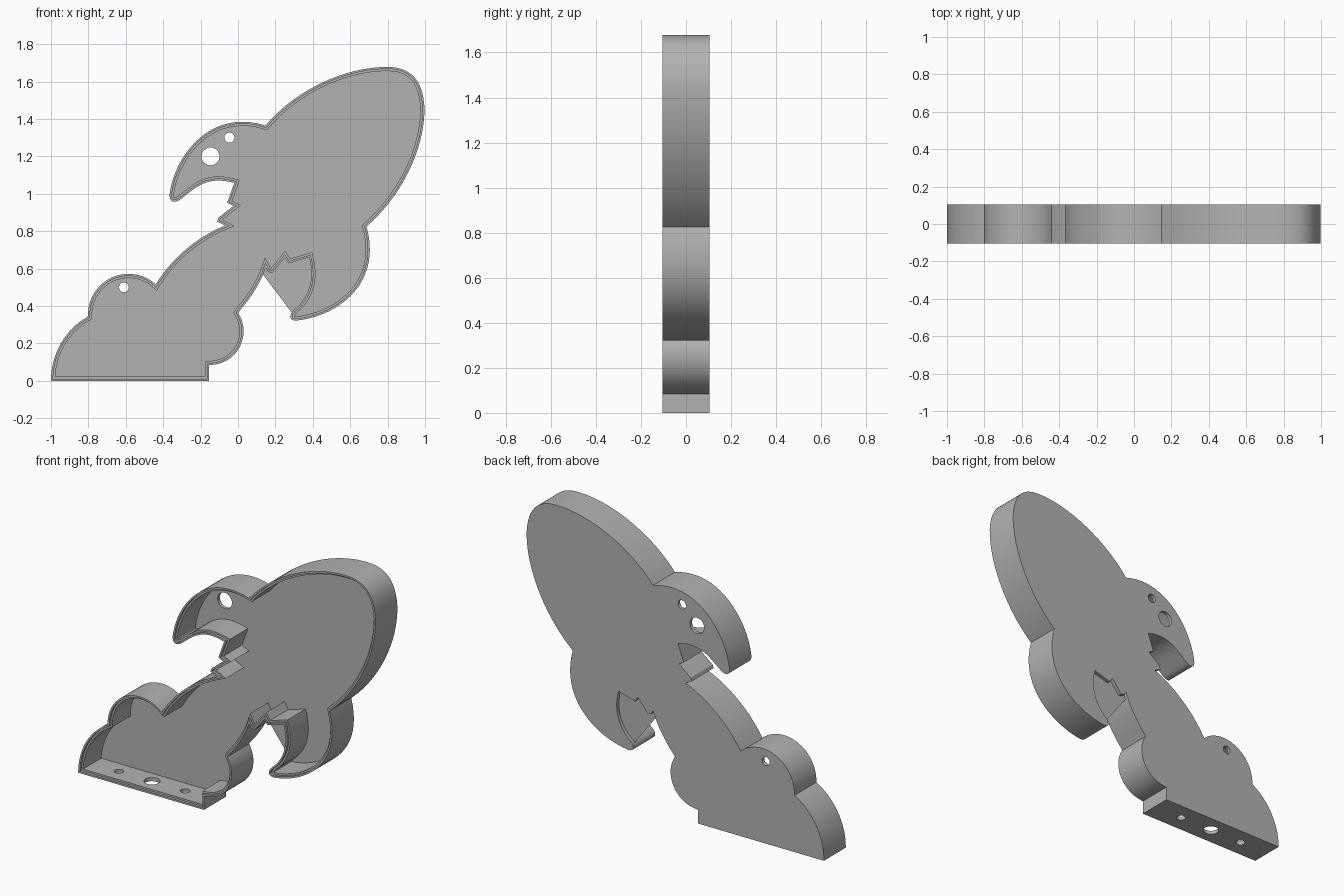
import bpy
import bmesh
import math
from mathutils import Vector

cube = bpy.data.objects.get("Cube")
if cube:
    bpy.data.objects.remove(cube, do_unlink=True)

HALF_DEPTH = 0.105
WALL = 0.022
LIP_DROP = 0.015


def bezier(p, h1, h2, q, steps=14):
    """Cubic curve from p to q, without its end point."""
    a, b, c, d = Vector(p), Vector(h1), Vector(h2), Vector(q)
    curve = []
    for i in range(steps):
        t = i / steps
        s = 1 - t
        curve.append(a * s**3 + b * 3 * s * s * t + c * 3 * s * t * t + d * t**3)
    return curve


def arc(centre, radius, start, end, steps=18):
    """Circular arc between two angles in degrees, without its end point."""
    curve = []
    for i in range(steps):
        a = math.radians(start + (end - start) * i / steps)
        curve.append(Vector(centre) + Vector((math.cos(a), math.sin(a))) * radius)
    return curve


def corners(*points):
    return [Vector(p) for p in points]


def inset(points, distance):
    """Mitred inward offset of a closed clockwise outline."""
    result = []
    for i, p in enumerate(points):
        before = (p - points[i - 1]).normalized()
        after = (points[(i + 1) % len(points)] - p).normalized()
        n1 = Vector((before.y, -before.x))
        n2 = Vector((after.y, -after.x))
        result.append(p + (n1 + n2) * (distance / max(1 + n1.dot(n2), 0.3)))
    return result


# Silhouette, clockwise from the lower left corner
outline = (
    # smoke cloud, left side
    bezier((-1, 0), (-1, 0.15), (-0.92, 0.28), (-0.8, 0.345))
    + arc((-0.585, 0.355), 0.217, 183, 48)
    # exhaust plume and stepped nozzle
    + bezier((-0.44, 0.515), (-0.36, 0.65), (-0.22, 0.77), (-0.07, 0.83))
    + corners((-0.07, 0.83), (-0.112, 0.852), (-0.105, 0.872), (-0.025, 0.935), (-0.058, 0.952))
    # upper fin
    + bezier((-0.02, 1.058), (-0.17, 1.1), (-0.23, 1.03), (-0.31, 0.968))
    + bezier((-0.31, 0.968), (-0.345, 0.945), (-0.37, 0.96), (-0.365, 1.0), 8)
    + bezier((-0.365, 1.0), (-0.34, 1.2), (-0.15, 1.46), (0.148, 1.365), 20)
    # rocket body and nose
    + bezier((0.148, 1.365), (0.3, 1.55), (0.57, 1.68), (0.8, 1.678), 20)
    + bezier((0.8, 1.678), (0.93, 1.678), (0.99, 1.6), (0.997, 1.46))
    + bezier((0.997, 1.46), (1.0, 1.25), (0.88, 0.99), (0.687, 0.825), 20)
    # lower fin
    + bezier((0.687, 0.825), (0.77, 0.53), (0.55, 0.35), (0.315, 0.322), 20)
    + bezier((0.315, 0.322), (0.28, 0.32), (0.265, 0.345), (0.3, 0.38), 8)
    + bezier((0.3, 0.38), (0.385, 0.45), (0.41, 0.55), (0.38, 0.66))
    # nozzle steps and plume, right side
    + corners((0.38, 0.66), (0.27, 0.628), (0.25, 0.658), (0.185, 0.578), (0.16, 0.582))
    + bezier((0.148, 0.605), (0.12, 0.52), (0.06, 0.43), (-0.003, 0.362))
    # smoke cloud, right side, and base
    + arc((-0.15, 0.265), 0.18, 33, -91)
    + corners((-0.155, 0.083), (-0.155, 0))
)

# Tray shell: back, outer wall, rim, recessed lip, inner wall, pocket floor
middle = inset(outline, WALL / 2)
inner = inset(outline, WALL)
levels = [
    (outline, HALF_DEPTH),
    (outline, -HALF_DEPTH),
    (middle, -HALF_DEPTH),
    (middle, LIP_DROP - HALF_DEPTH),
    (inner, LIP_DROP - HALF_DEPTH),
    (inner, HALF_DEPTH - WALL),
]
bm = bmesh.new()
rings = [[bm.verts.new((p.x, y, p.y)) for p in pts] for pts, y in levels]
for a, b in zip(rings, rings[1:]):
    for i in range(len(a)):
        j = (i + 1) % len(a)
        bm.faces.new((a[i], a[j], b[j], b[i]))
caps = [bm.faces.new(rings[0]), bm.faces.new(rings[-1])]
bmesh.ops.recalc_face_normals(bm, faces=bm.faces)
bmesh.ops.triangulate(bm, faces=caps)
mesh = bpy.data.meshes.new("rocket_shell")
bm.to_mesh(mesh)
bm.free()
shell = bpy.data.objects.new("rocket_shell", mesh)
bpy.context.collection.objects.link(shell)

grey = bpy.data.materials.new("plain_grey")
grey.use_nodes = True
grey.diffuse_color = (0.45, 0.45, 0.45, 1)
grey.node_tree.nodes["Principled BSDF"].inputs["Base Color"].default_value = grey.diffuse_color
mesh.materials.append(grey)


def drill(name, location, radius, through_back):
    """Cut a round hole through the back plate or the base."""
    bpy.ops.mesh.primitive_cylinder_add(
        vertices=32, radius=radius, depth=0.1, location=location,
        rotation=(math.pi / 2 if through_back else 0, 0, 0))
    cutter = bpy.context.object
    cutter.name = name
    cutter.hide_render = True
    cutter.data.materials.append(grey)
    cut = shell.modifiers.new(name, "BOOLEAN")
    cut.operation = "DIFFERENCE"
    cut.solver = "EXACT"
    cut.object = cutter
    bpy.context.view_layer.objects.active = shell
    bpy.ops.object.modifier_apply(modifier=cut.name)
    bpy.data.objects.remove(cutter, do_unlink=True)


# Hanging holes in the back plate
for x, z, radius in ((-0.147, 1.2, 0.048), (-0.046, 1.3, 0.027), (-0.61, 0.5, 0.026)):
    drill("back_hole_cutter", (x, HALF_DEPTH, z), radius, True)

# Mounting holes in the base
for x, radius in ((-0.8, 0.026), (-0.578, 0.045), (-0.355, 0.026)):
    drill("base_hole_cutter", (x, 0, 0), radius, False)

bpy.ops.object.select_all(action="DESELECT")
shell.select_set(True)
bpy.context.view_layer.objects.active = shell
bpy.ops.object.shade_smooth_by_angle(angle=math.radians(25))
